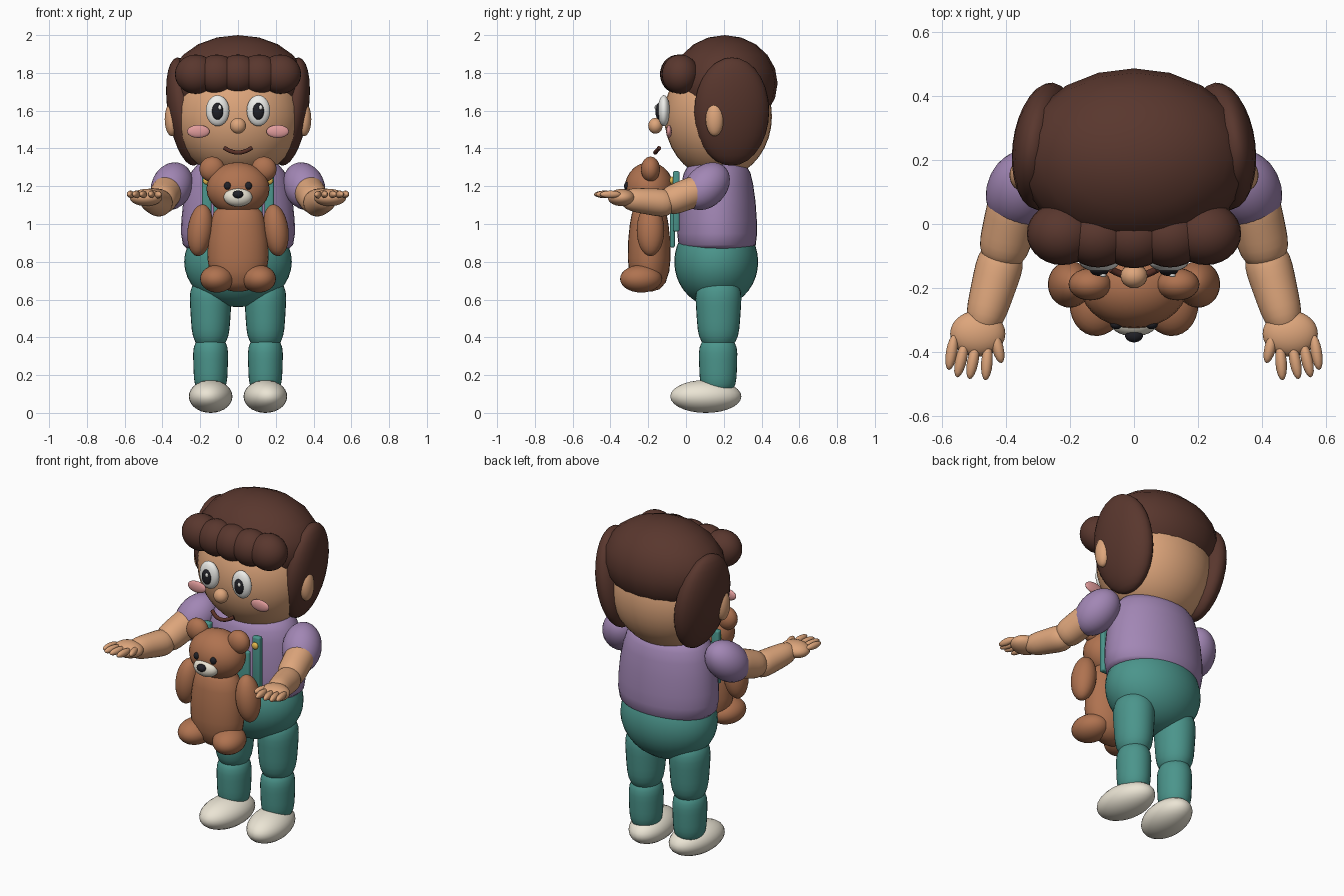
import bpy, bmesh, math
from mathutils import Vector, Matrix

if "Cube" in bpy.data.objects:
    bpy.data.objects.remove(bpy.data.objects["Cube"])

COLOURS = {
    "skin": (0.73, 0.38, 0.20), "hair": (0.10, 0.038, 0.027), "purple": (0.36, 0.24, 0.46),
    "teal": (0.07, 0.30, 0.26), "fur": (0.43, 0.17, 0.08), "cream": (0.83, 0.78, 0.66),
    "white": (0.85, 0.85, 0.82), "dark": (0.015, 0.015, 0.02), "pink": (0.75, 0.33, 0.33),
    "lip": (0.10, 0.03, 0.02), "gold": (0.80, 0.50, 0.08),
}
MATS = {}
for key, c in COLOURS.items():
    MATS[key] = bpy.data.materials.new(key)
    MATS[key].diffuse_color = (*c, 1)


def finish(name, bm, mat):
    bmesh.ops.recalc_face_normals(bm, faces=bm.faces)
    for f in bm.faces:
        f.smooth = True
    me = bpy.data.meshes.new(name)
    bm.to_mesh(me)
    bm.free()
    me.materials.append(MATS[mat])
    ob = bpy.data.objects.new(name, me)
    bpy.context.collection.objects.link(ob)
    return ob


def ball(name, mat, loc, rad, axis=(0, 0, 1), yaw=0, seg=28):
    """Ellipsoid whose local z points along axis."""
    bm = bmesh.new()
    bmesh.ops.create_uvsphere(bm, u_segments=seg, v_segments=seg // 2, radius=1)
    rot = Vector((0, 0, 1)).rotation_difference(Vector(axis)).to_matrix().to_4x4()
    m = Matrix.Translation(loc) @ rot @ Matrix.Rotation(yaw, 4, 'Z') @ Matrix.Diagonal((*rad, 1))
    bm.transform(m)
    return finish(name, bm, mat)


def lathe(name, mat, profile, loc, sy=1.0, axis=(0, 0, 1), seg=28):
    """Solid of (radius, height) rings, squashed in y by sy."""
    bm = bmesh.new()
    rings = [[bm.verts.new((r * math.cos(2 * math.pi * i / seg), sy * r * math.sin(2 * math.pi * i / seg), z))
              for i in range(seg)] for r, z in profile]
    for a, b in zip(rings, rings[1:]):
        for i in range(seg):
            j = (i + 1) % seg
            bm.faces.new((a[i], a[j], b[j], b[i]))
    bm.faces.new(rings[0])
    bm.faces.new(rings[-1])
    rot = Vector((0, 0, 1)).rotation_difference(Vector(axis)).to_matrix().to_4x4()
    bm.transform(Matrix.Translation(loc) @ rot)
    return finish(name, bm, mat)


def limb(name, mat, a, b, r1, r2, sy=1.0):
    """Soft tapered capsule; its rounded ends lie at a and b."""
    a, d = Vector(a), Vector(b) - Vector(a)
    n, length, prof = 14, d.length, []
    for i in range(n + 1):
        t = 0.5 - 0.5 * math.cos(math.pi * (0.02 + 0.96 * i / n))
        r = (r1 + (r2 - r1) * t) * (1 - abs(2 * t - 1) ** 4.5) ** 0.5
        prof.append((r, t * length))
    return lathe(name, mat, prof, a, sy, d)


def box(name, mat, loc, size, bevel=0.01):
    bm = bmesh.new()
    bmesh.ops.create_cube(bm, size=1)
    bm.transform(Matrix.Translation(loc) @ Matrix.Diagonal((*size, 1)))
    bmesh.ops.bevel(bm, geom=bm.edges[:], offset=bevel, segments=3, profile=0.5, affect='EDGES')
    return finish(name, bm, mat)


# Head and hair
ball("head", "skin", (0, 0.17, 1.57), (0.335, 0.285, 0.33), seg=36)
ball("hair_cap", "hair", (0, 0.205, 1.745), (0.36, 0.28, 0.255), seg=20)
for i in range(5):
    x = (i - 2) * 0.112
    ball("fringe_lock", "hair", (x, -0.04 + 0.2 * x * x, 1.793), (0.11, 0.098, 0.104))
mouth = bpy.data.curves.new("mouth", 'CURVE')
mouth.dimensions = '3D'
mouth.bevel_depth = 0.011
mouth.bevel_resolution = 3
mouth.use_fill_caps = True
sp = mouth.splines.new('POLY')
sp.points.add(8)
for i, p in enumerate(sp.points):
    t = i / 4 - 1
    p.co = (0.072 * t, -0.163 + 0.022 * t * t, 1.378 + 0.025 * t * t, 1)
mouth.materials.append(MATS["lip"])
bpy.context.collection.objects.link(bpy.data.objects.new("mouth", mouth))
ball("nose", "skin", (0, -0.162, 1.52), (0.042, 0.038, 0.042))

# Torso and hips
lathe("shirt", "purple", [(0.27, 0.87), (0.292, 0.89), (0.302, 0.95), (0.300, 1.02), (0.290, 1.12), (0.272, 1.21),
                          (0.252, 1.27), (0.215, 1.315), (0.15, 1.335), (0.02, 1.345)], (0, 0.165, 0), 0.70, seg=36)
ball("hips", "teal", (0, 0.16, 0.80), (0.285, 0.222, 0.24), seg=36)
box("bib", "teal", (0, -0.072, 1.03), (0.26, 0.026, 0.31))

# Toy bear body and head
lathe("bear_body", "fur", [(0.02, 0.642), (0.08, 0.655), (0.125, 0.69), (0.152, 0.75), (0.162, 0.82), (0.158, 0.92),
                           (0.146, 1.0), (0.13, 1.06), (0.08, 1.11), (0.02, 1.12)], (0, -0.195, 0), 0.70)
ball("bear_head", "fur", (0, -0.195, 1.187), (0.167, 0.13, 0.14))
ball("bear_muzzle", "cream", (0, -0.305, 1.142), (0.076, 0.045, 0.05))
ball("bear_nose", "dark", (0, -0.347, 1.157), (0.028, 0.022, 0.021))

# Mirrored parts
for s, side in ((-1, "right"), (1, "left")):
    # Face and side hair
    ball(f"{side}_hair_side", "hair", (s * 0.277, 0.242, 1.595), (0.092, 0.20, 0.29), (s * 0.16, 0, 1), yaw=s * 0.12)
    ball(f"{side}_ear", "skin", (s * 0.35, 0.152, 1.555), (0.038, 0.048, 0.09))
    ball(f"{side}_eye", "white", (s * 0.108, -0.117, 1.60), (0.062, 0.032, 0.082))
    ball(f"{side}_pupil", "dark", (s * 0.108, -0.143, 1.597), (0.03, 0.019, 0.045))
    ball(f"{side}_eye_glint", "white", (s * 0.108 + 0.012, -0.16, 1.617), (0.01, 0.006, 0.013), seg=12)
    ball(f"{side}_cheek", "pink", (s * 0.21, -0.09, 1.49), (0.06, 0.015, 0.034))

    # Legs and shoes
    limb(f"{side}_thigh", "teal", (s * 0.145, 0.172, 0.33), (s * 0.145, 0.172, 0.72), 0.094, 0.118, 1.1)
    limb(f"{side}_shin", "teal", (s * 0.145, 0.17, 0.09), (s * 0.145, 0.17, 0.41), 0.086, 0.096, 1.1)
    ball(f"{side}_shoe", "cream", (s * 0.145, 0.105, 0.087), (0.114, 0.19, 0.087), yaw=s * 0.13)

    # Arms with open palms
    ball(f"{side}_sleeve", "purple", (s * 0.35, 0.107, 1.2), (0.108, 0.108, 0.145), (-s * 0.28, 0.6, 0.62))
    limb(f"{side}_upper_arm", "skin", (s * 0.36, 0.12, 1.20), (s * 0.418, -0.13, 1.105), 0.085, 0.078)
    limb(f"{side}_forearm", "skin", (s * 0.40, -0.06, 1.105), (s * 0.48, -0.345, 1.135), 0.08, 0.058)
    ball(f"{side}_palm", "skin", (s * 0.487, -0.342, 1.14), (0.086, 0.072, 0.045))
    for (x0, y0), (x1, y1) in zip(((0.562, -0.36), (0.53, -0.385), (0.495, -0.39), (0.455, -0.385)),
                                  ((0.575, -0.44), (0.548, -0.462), (0.51, -0.468), (0.462, -0.478))):
        mid = (s * (x0 + x1) / 2, (y0 + y1) / 2, 1.157)
        ball(f"{side}_finger", "skin", mid, (0.018, 0.02, 0.056), (s * (x1 - x0), y1 - y0, 0), seg=16)
    ball(f"{side}_thumb", "skin", (s * 0.425, -0.385, 1.155), (0.018, 0.02, 0.05), (-s * 0.25, -1, 0), seg=16)

    # Dungaree straps
    box(f"{side}_strap", "teal", (s * 0.165, -0.052, 1.12), (0.05, 0.036, 0.32))
    ball(f"{side}_button", "gold", (s * 0.165, -0.075, 1.23), (0.021, 0.012, 0.021), seg=16)

    # Bear limbs and features
    ball(f"bear_{side}_ear", "fur", (s * 0.137, -0.188, 1.29), (0.067, 0.05, 0.067))
    ball(f"bear_{side}_eye", "dark", (s * 0.055, -0.313, 1.202), (0.019, 0.015, 0.021), seg=16)
    ball(f"bear_{side}_arm", "fur", (s * 0.2, -0.188, 0.967), (0.067, 0.073, 0.138), (-s * 0.12, 0, 1))
    ball(f"bear_{side}_foot", "fur", (s * 0.11, -0.238, 0.71), (0.09, 0.112, 0.073), yaw=s * 0.2)

for m in bpy.data.materials:
    if m.users and not m.is_grease_pencil:
        m.use_nodes = True
        m.node_tree.nodes["Principled BSDF"].inputs["Base Color"].default_value = m.diffuse_color
